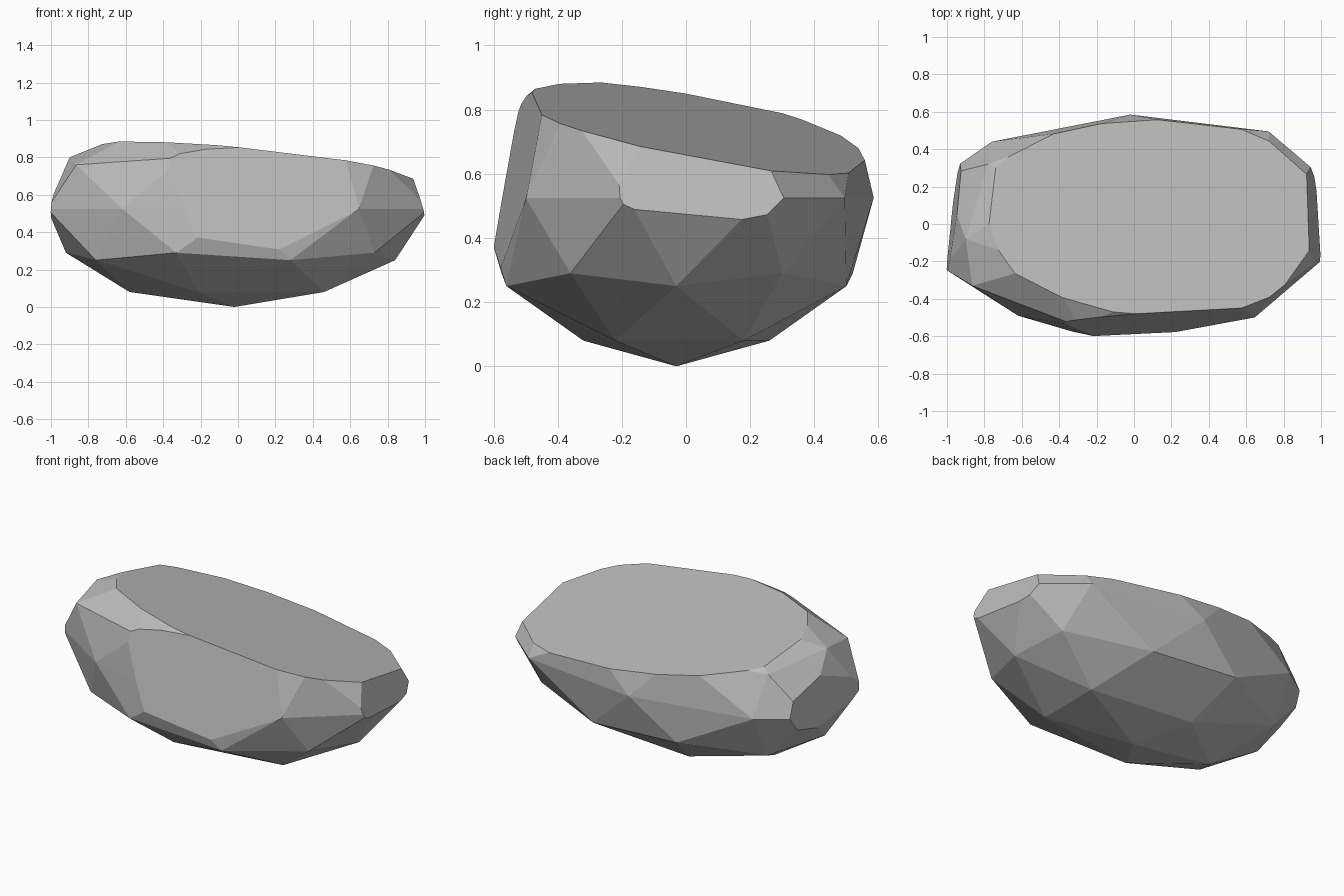
import bpy, bmesh
from mathutils import Vector

if "Cube" in bpy.data.objects:
    bpy.data.objects.remove(bpy.data.objects["Cube"])

# Stone body: horizontal rings (z, points going round) of a squashed, faceted ball
rings = [
    (0.00, [(-.02, -.03)]),
    (0.08, [(.46, -.22), (-.21, -.32), (-.58, -.03), (-.20, .26), (.46, .18)]),
    (0.25, [(.84, -.03), (.28, -.56), (-.76, -.34), (-.76, .30), (.28, .50)]),
    (0.29, [(.73, -.36), (-.33, -.575), (-.92, -.03), (-.30, .52), (.77, .30)]),
    (0.525, [(1.02, -.18), (.645, -.50), (0, -.645), (-.62, -.49), (-1.02, -.235),
             (-1.02, .26), (-.76, .44), (-.02, .585), (.72, .495), (1.02, .24)]),
    (0.76, [(-.865, -.33), (-.78, .32), (.28, .53), (.95, -.03), (.30, -.58)]),
    (0.80, [(-.90, -.08), (-.29, -.55), (-.29, .50), (.73, .30), (.74, -.37)]),
    (0.97, [(-.48, -.22), (-.48, .18), (.17, .26), (.54, -.03), (.17, -.34)]),
    (1.05, [(-.02, -.03)]),
]
bm = bmesh.new()
for z, points in rings:
    for x, y in points:
        bm.verts.new((x, y, z))
hull = bmesh.ops.convex_hull(bm, input=bm.verts[:])
loose = [v for v in bm.verts if not v.link_faces]
bmesh.ops.delete(bm, geom=loose, context='VERTS')

# Flat chips: (point on the plane, outward normal)
chips = [
    ((0, 0, .763), (.112, .19, 1)),        # sloping top
    ((-1.022, 0, 0), (-1, .124, .10)),     # left end
    ((1.127, 0, 0), (1, .09, .296)),       # right end
    ((0, -.66, 0), (.08, -1, .21)),        # front
]
for point, normal in chips:
    cut = bmesh.ops.bisect_plane(bm, geom=bm.verts[:] + bm.edges[:] + bm.faces[:], dist=1e-5,
                                 plane_co=Vector(point), plane_no=Vector(normal), clear_outer=True)
    rim = [e for e in bm.edges if e.is_boundary]
    bmesh.ops.holes_fill(bm, edges=rim, sides=0)
bmesh.ops.recalc_face_normals(bm, faces=bm.faces[:])

mesh = bpy.data.meshes.new("stone")
bm.to_mesh(mesh)
bm.free()
stone = bpy.data.objects.new("stone", mesh)
bpy.context.collection.objects.link(stone)

# Single grey colour
grey = bpy.data.materials.new("stone grey")
grey.diffuse_color = (.50, .50, .50, 1)
grey.use_nodes = True
grey.node_tree.nodes["Principled BSDF"].inputs["Base Color"].default_value = grey.diffuse_color
mesh.materials.append(grey)
